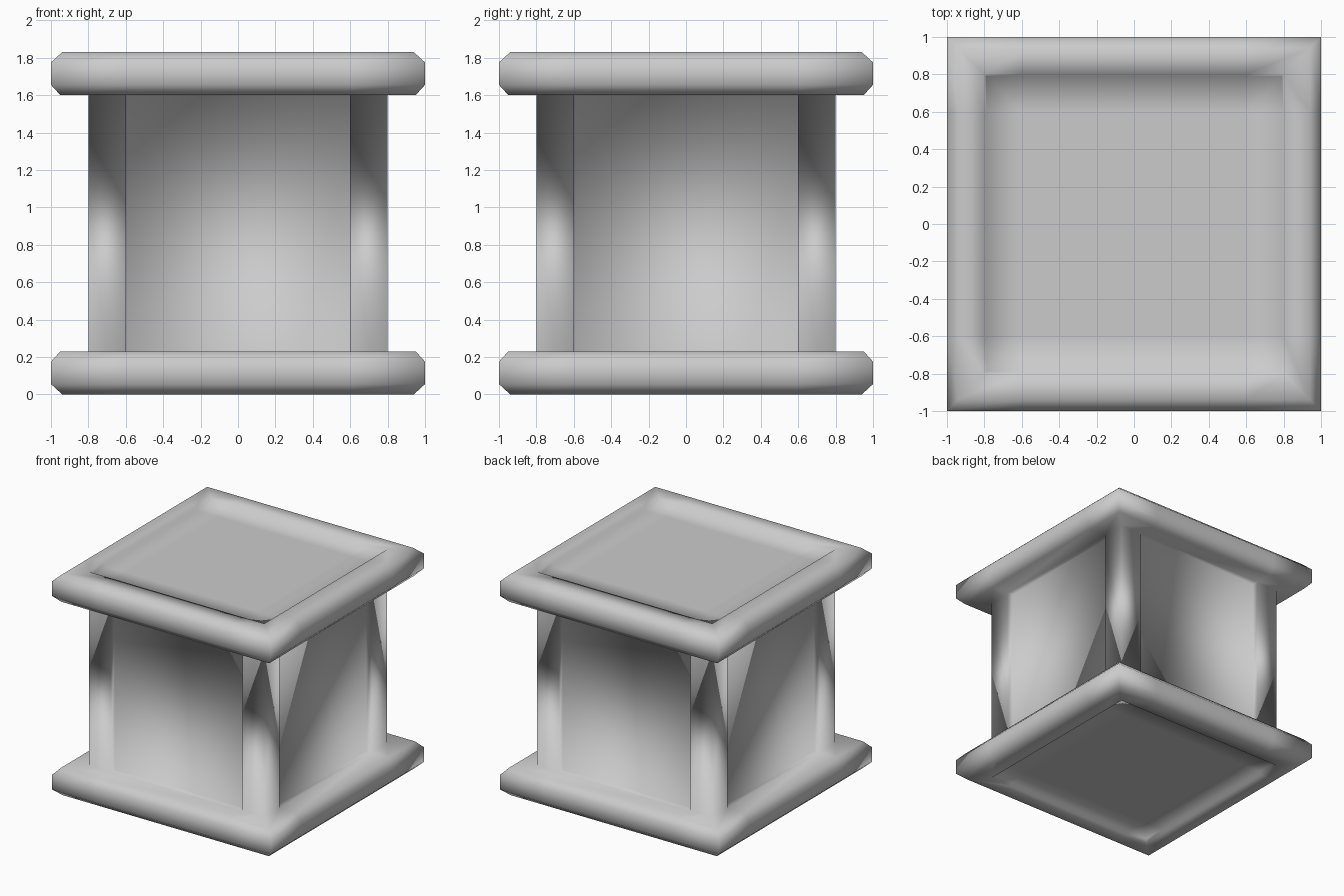
import bpy, bmesh
from mathutils import Vector

if "Cube" in bpy.data.objects:
    bpy.data.objects.remove(bpy.data.objects["Cube"])

CUT = 0.6      # inner edge of the corner posts
RECESS = 0.05  # depth of the side panels


def ring(bm, half, z):
    """Square loop with two extra cuts per side, lining up with the posts."""
    c = min(CUT, half)
    verts = []
    x, y = (-half, -c, c), (-half, -half, -half)
    side = [Vector((a, b, 0)) for a, b in zip(x, y)]
    for _ in range(4):
        verts += [bm.verts.new((p.x, p.y, z)) for p in side]
        side = [Vector((-p.y, p.x, 0)) for p in side]
    return verts


# Half profile of the lower slab, mirrored in height for the upper slab
HEIGHT = 1.83
lower = [(0.6, 0.03), (0.79, 0.03), (0.8, 0.0), (0.94, 0.0), (1.0, 0.055),
         (1.0, 0.175), (0.95, 0.23), (0.8, 0.23)]
profile = lower + [(h, HEIGHT - z) for h, z in reversed(lower)]

bm = bmesh.new()
rings = [ring(bm, h, z) for h, z in profile]
panels = []
for i, (a, b) in enumerate(zip(rings, rings[1:])):
    for k in range(12):
        n = (k + 1) % 12
        f = bm.faces.new((a[k], a[n], b[n], b[k]))
        if i == len(lower) - 1 and k % 3 == 1:
            panels.append(f)

# Recess the four side panels between the corner posts
bm.normal_update()
for f in panels:
    inward = -f.normal.copy() * RECESS
    new = bmesh.ops.extrude_discrete_faces(bm, faces=[f])["faces"][0]
    bmesh.ops.translate(bm, verts=new.verts[:], vec=inward)

# Close the dished floors on top and underneath
for r in (rings[0], rings[-1]):
    bm.faces.new([r[k] for k in (0, 3, 6, 9)])
bmesh.ops.remove_doubles(bm, verts=bm.verts[:], dist=0.0005)
bmesh.ops.recalc_face_normals(bm, faces=bm.faces[:])
for f in bm.faces:
    f.smooth = True

mesh = bpy.data.meshes.new("pedestal_block")
bm.to_mesh(mesh)
bm.free()
obj = bpy.data.objects.new("pedestal_block", mesh)
bpy.context.collection.objects.link(obj)
